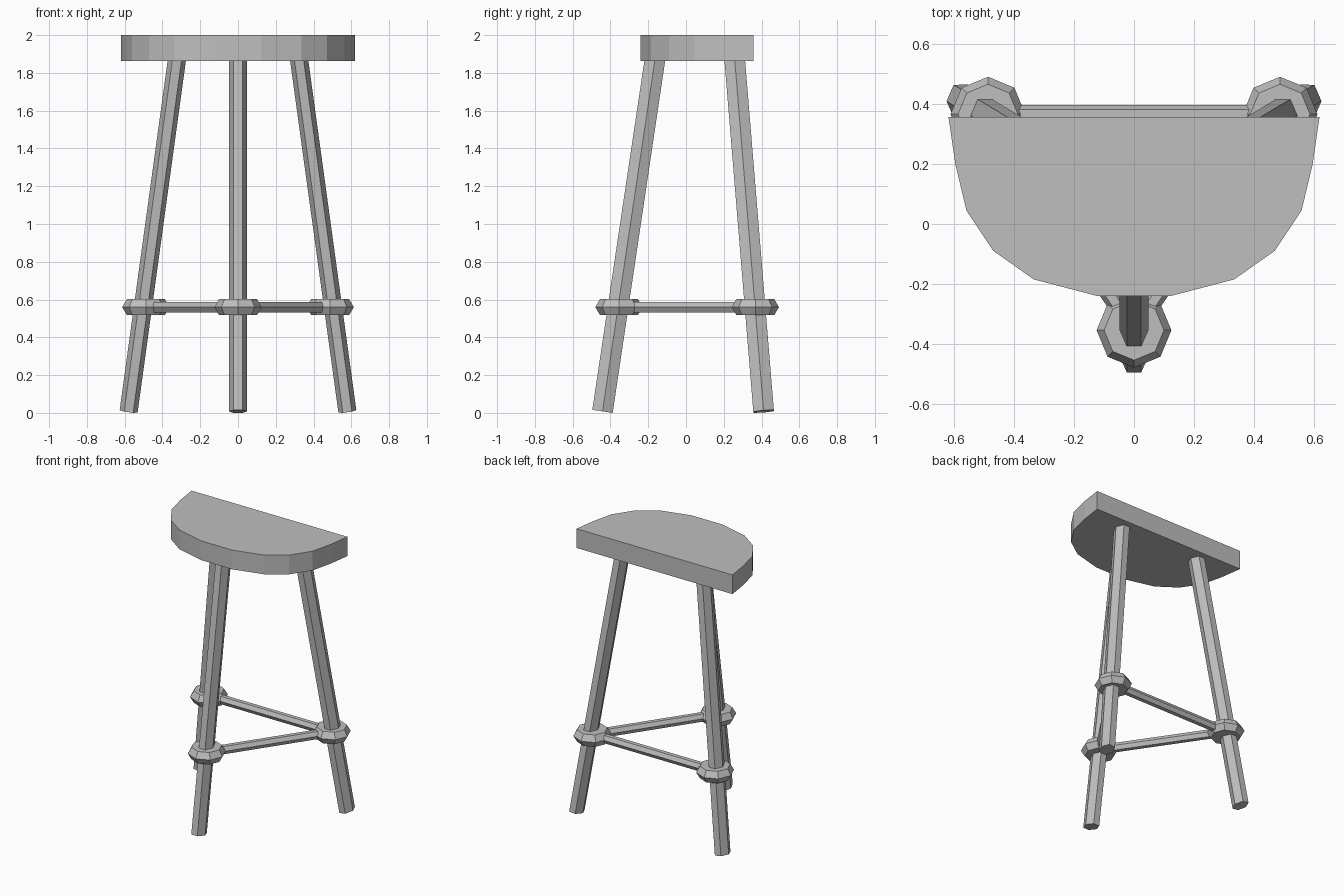
import bpy, bmesh, math
from mathutils import Vector

if "Cube" in bpy.data.objects:
    bpy.data.objects.remove(bpy.data.objects["Cube"])

grey = bpy.data.materials.new("plain grey")
grey.diffuse_color = (0.52, 0.52, 0.52, 1)
grey.use_nodes = True
grey.node_tree.nodes["Principled BSDF"].inputs["Base Color"].default_value = grey.diffuse_color


def loft(name, rings):
    """Closed solid through a stack of equal-sized rings."""
    bm = bmesh.new()
    rows = [[bm.verts.new(p) for p in ring] for ring in rings]
    for a, b in zip(rows, rows[1:]):
        for i in range(len(a)):
            j = (i + 1) % len(a)
            bm.faces.new((a[i], a[j], b[j], b[i]))
    bm.faces.new(rows[0][::-1])
    bm.faces.new(rows[-1])
    bmesh.ops.recalc_face_normals(bm, faces=bm.faces)
    mesh = bpy.data.meshes.new(name)
    bm.to_mesh(mesh)
    bm.free()
    mesh.materials.append(grey)
    ob = bpy.data.objects.new(name, mesh)
    bpy.context.collection.objects.link(ob)
    return ob


def bar(name, start, end, rx, ry, ref):
    """Six-sided bar from start to end; ref sets the direction of the rx axis."""
    a, b = Vector(start), Vector(end)
    d = (b - a).normalized()
    u = Vector(ref)
    u = (u - d * u.dot(d)).normalized()
    v = d.cross(u)
    angles = [math.tau * k / 6 for k in range(6)]
    loft(name, [[c + u * rx * math.cos(t) + v * ry * math.sin(t) for t in angles]
                for c in (a, b)])


def collar(name, x, y, z):
    """Eight-sided bead with sloped upper and lower edges."""
    loft(name, [[(x + r * math.cos(math.tau * k / 8),
                  y + r * math.sin(math.tau * k / 8), z + h) for k in range(8)]
                for r, h in ((0.1, -0.043), (0.125, 0), (0.1, 0.043))])


# seat: half-round slab with a straight back
half = [(0.62, 0.358), (0.597, 0.2), (0.56, 0.045), (0.47, -0.09),
        (0.335, -0.185), (0.125, -0.24)]
outline = half + [(-x, y) for x, y in reversed(half)]
loft("seat", [[(x, y, z) for x, y in outline] for z in (1.862, 2.0)])

# legs: name, foot, top, collar centre
legs = [
    ("front", (0, -0.442, 0.008), (0, -0.163, 1.88), (0, -0.355)),
    ("back_left", (-0.579, 0.411, 0.008), (-0.322, 0.257, 1.88), (-0.488, 0.367)),
    ("back_right", (0.579, 0.411, 0.008), (0.322, 0.257, 1.88), (0.488, 0.367)),
]
Z = 0.56
for name, foot, top, c in legs:
    bar(name + "_leg", foot, top, 0.048, 0.063, (1, 0, 0))
    collar(name + "_collar", c[0], c[1], Z)

# rungs joining the collars in a triangle
for i in range(3):
    p, q = legs[i], legs[(i + 1) % 3]
    bar(f"{p[0]}_to_{q[0]}_rung", (*p[3], Z), (*q[3], Z), 0.03, 0.032,
        (q[3][1] - p[3][1], p[3][0] - q[3][0], 0))
